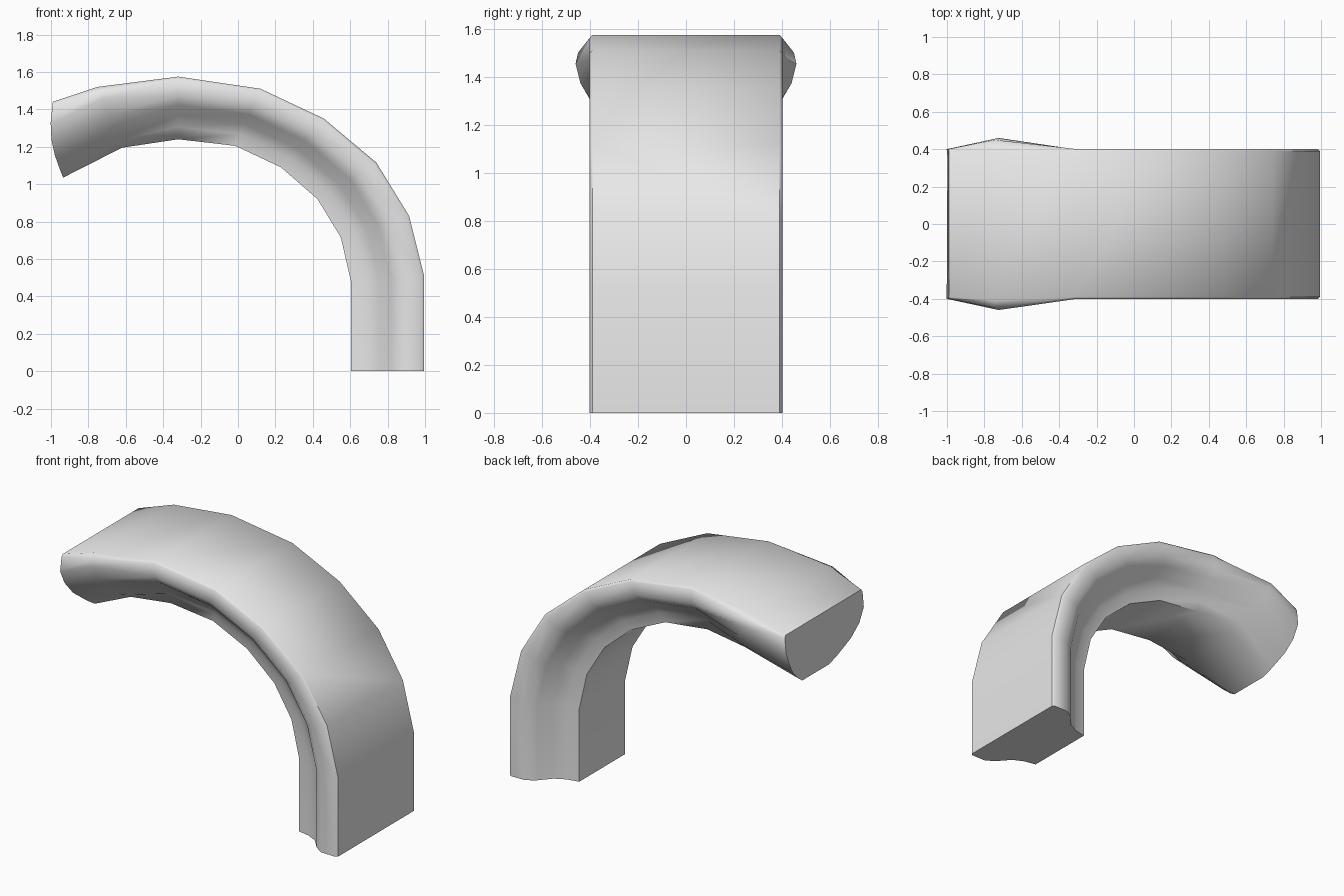
import bpy
import bmesh
import math

cube = bpy.data.objects.get("Cube")
if cube:
    bpy.data.objects.remove(cube, do_unlink=True)

# Plain grey material
grey = bpy.data.materials.new("plain_grey")
grey.use_nodes = True
colour = (0.8, 0.8, 0.8, 1)
grey.diffuse_color = colour
grey.node_tree.nodes["Principled BSDF"].inputs["Base Color"].default_value = colour

# Half sections: (depth from outer face to inner face, half width)
COVE = [(0, .39), (.04, .402), (.3, .4), (.45, .36), (.62, .285), (.8, .25), (1, .235)]
BULGE = [(0, .41), (.06, .45), (.2, .46), (.45, .44), (.65, .4), (.88, .3), (1, .22)]
TIP = [(0, .39), (.04, .4), (.28, .4), (.5, .36), (.7, .3), (.9, .2), (1, .14)]

# Stations along the arch: outer point, inner point, section
STATIONS = [
    ((-.99, 1.44), (-.935, 1.035), TIP),
    ((-.75, 1.52), (-.62, 1.195), BULGE),
    ((-.32, 1.575), (-.32, 1.24), COVE),
    ((.12, 1.51), (-.015, 1.205), COVE),
    ((.46, 1.35), (.23, 1.09), COVE),
    ((.74, 1.115), (.425, .92), COVE),
    ((.915, .83), (.55, .715), COVE),
    ((.995, .51), (.605, .475), COVE),
    ((.995, 0), (.605, 0), COVE),
]


def make_ring(bm, outer, inner, section, bow):
    """Closed section ring, mirrored across the middle of the arch."""
    def vert(t, y):
        x = outer[0] + (inner[0] - outer[0]) * t - bow * math.sin(math.pi * t)
        z = outer[1] + (inner[1] - outer[1]) * t
        return bm.verts.new((x, y, z))
    return ([vert(t, w) for t, w in section]
            + [vert(t, -w) for t, w in reversed(section)])


# Curved arch lofted through its sections
bm = bmesh.new()
rings = [make_ring(bm, *station, bow=.035 if i == 0 else 0)
         for i, station in enumerate(STATIONS)]
for a, b in zip(rings, rings[1:]):
    for i in range(len(a)):
        j = (i + 1) % len(a)
        bm.faces.new((a[i], a[j], b[j], b[i]))

# End caps
bm.faces.new(rings[0])
bm.faces.new(reversed(rings[-1]))
bmesh.ops.recalc_face_normals(bm, faces=bm.faces)

mesh = bpy.data.meshes.new("curved_arch")
bm.to_mesh(mesh)
bm.free()
mesh.materials.append(grey)
arch = bpy.data.objects.new("curved_arch", mesh)
bpy.context.collection.objects.link(arch)

# Smooth shading with sharp end edges
bpy.ops.object.select_all(action="DESELECT")
arch.select_set(True)
bpy.context.view_layer.objects.active = arch
bpy.ops.object.shade_smooth_by_angle(angle=math.radians(50))
